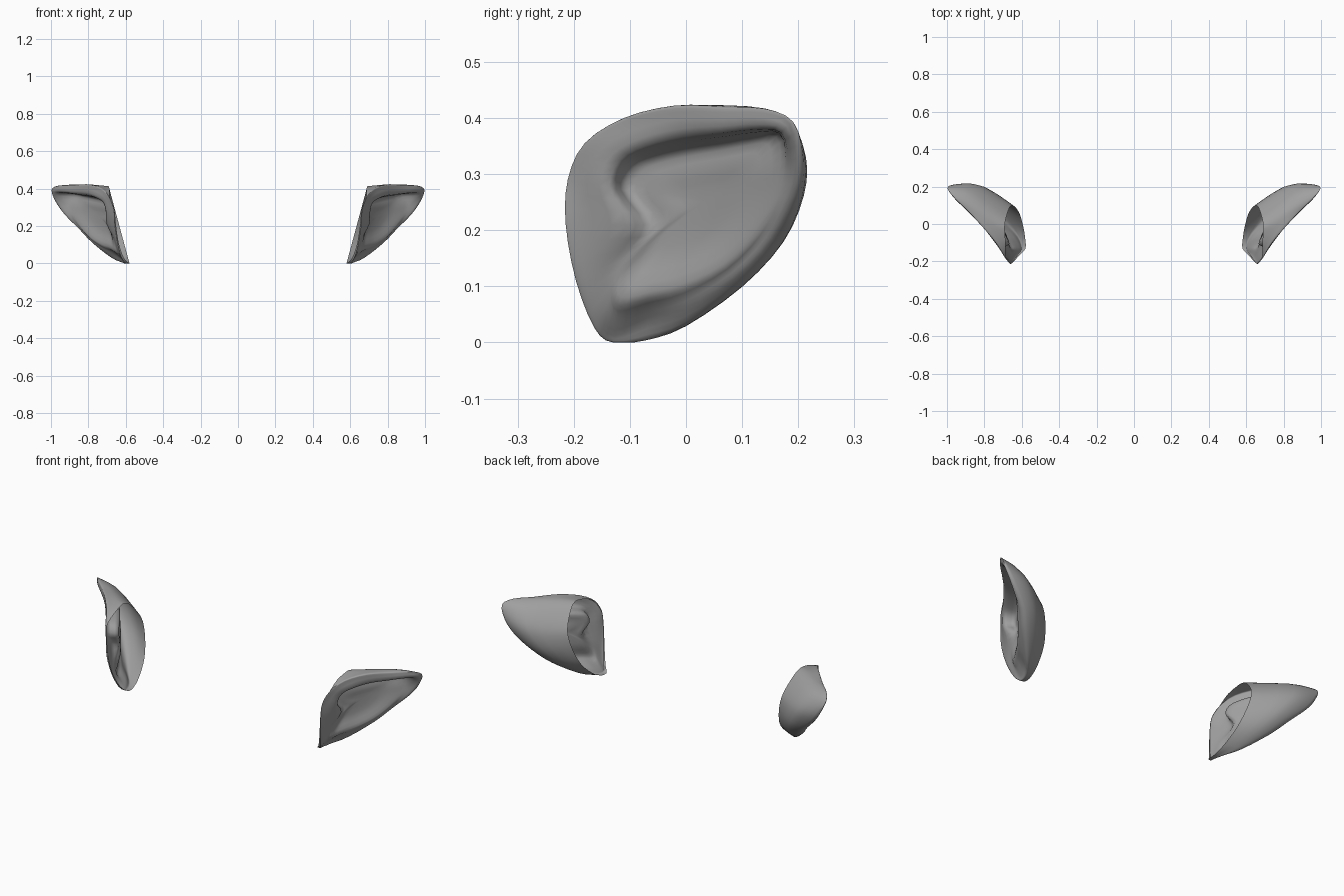
import bpy
import math
from mathutils import Vector

if "Cube" in bpy.data.objects:
    bpy.data.objects.remove(bpy.data.objects["Cube"])

# Outer outline of the ear, from the lobe forward, over the top and down the back (x, y, z)
OUTLINE = [Vector(p) for p in (
    (.60, -.13, 0), (.622, -.163, .027), (.645, -.195, .11), (.66, -.213, .21),
    (.665, -.21, .29), (.69, -.18, .355), (.73, -.11, .40), (.80, -.02, .422),
    (.88, .07, .420), (.95, .14, .417), (.985, .19, .393), (.957, .212, .33),
    (.905, .207, .26), (.825, .172, .178), (.757, .10, .10), (.675, 0, .03), (.62, -.07, .006))]
# Open edge at the head (y, z)
ATTACH = [(-.13, 0), (-.163, .027), (-.195, .11), (-.21, .21), (-.205, .29), (-.175, .35),
          (-.11, .392), (-.04, .411), (-.01, .411), (.02, .397), (.05, .368), (.08, .33),
          (.10, .28), (.09, .20), (.05, .11), (-.02, .04), (-.08, .006)]
# The front of the open edge sits further out than the rest
ATTACH_SHIFT = {1: .022, 2: .028, 3: .016, 4: .003, 5: .01}
# Fullness of the back, per section
BULGE = {8: .004, 9: .012, 10: .028, 11: .04, 12: .036, 13: .026, 14: .015, 15: .006}
# Crease where the rim drops into the bowl (y, z)
CREASE = [(-.115, .08), (-.12, .11), (-.10, .155), (-.062, .21), (-.105, .27), (-.092, .312),
          (-.055, .33), (0, .343), (.06, .353), (.115, .363), (.16, .366), (.168, .32),
          (.155, .26), (.12, .195), (.065, .14), (-.005, .105), (-.065, .09)]
# Height of the fold over the crease, relative to the outline
FOLD = {3: .042, 4: .042, 5: .03, 6: .028, 7: .008, 8: -.006, 9: -.015, 10: -.015}
# Height of the rolled lower rim
ROLL = {11: .013, 12: .02, 13: .024, 14: .025, 15: .025, 16: .018}
CENTRE = (.03, .25)
STEPS = 3


def floor_x(y, z):
    """Depth of the bowl floor."""
    return .73 + .7 * y + y * y + .05 * z


def spline(pts, closed):
    """Catmull-Rom curve through the points."""
    n = len(pts)
    get = (lambda k: pts[k % n]) if closed else (lambda k: pts[max(0, min(n - 1, k))])
    out = []
    for k in range(n if closed else n - 1):
        a, b, c, d = get(k - 1), get(k), get(k + 1), get(k + 2)
        for s in range(STEPS):
            t = s / STEPS
            out.append(.5 * (2 * b + (c - a) * t + (2 * a - 5 * b + 4 * c - d) * t ** 2
                             + (3 * b - a - 3 * c + d) * t ** 3))
    if not closed:
        out.append(pts[-1].copy())
    return out


def spoke(i):
    """Section from the head edge, round the rim, into the bowl."""
    rim = OUTLINE[i]
    ay, az = ATTACH[i]
    attach = Vector((.58 + .27 * az + ATTACH_SHIFT.get(i, 0), ay, az))
    dy, dz = CREASE[i]
    crease = Vector((floor_x(dy, dz) - (.015 if i in FOLD else 0), dy, dz))
    back = attach.lerp(rim, .6)
    back.y += BULGE.get(i, 0)
    if i in (8, 9, 10):                           # rounded top
        back.z += .006
    crest = rim.lerp(crease, .35 if i in ROLL else .15)
    crest.x = rim.x + ROLL.get(i, .008)
    if i in FOLD:
        fold = rim.lerp(crease, .7)
        fold.x = rim.x + FOLD[i]
    else:
        fold = crest.lerp(crease, .5)
    pts = [attach, back, rim, crest, fold, crease]
    for scale, sink in ((.6, .018), (.25, .022)):
        y = CENTRE[0] + (dy - CENTRE[0]) * scale
        z = CENTRE[1] + (dz - CENTRE[1]) * scale
        pts.append(Vector((floor_x(y, z) - sink, y, z)))
    return pts


def build_ear(name, side, mat):
    spokes = [spline(spoke(i), False) for i in range(len(OUTLINE))]
    rings = [spline(list(r), True) for r in zip(*spokes)]
    n = len(rings[0])
    verts = [(v.x * side, v.y, max(0, v.z)) for r in rings for v in r]
    faces = []
    for r in range(len(rings) - 1):
        for i in range(n):
            j = (i + 1) % n
            faces.append((r * n + i, (r + 1) * n + i, (r + 1) * n + j, r * n + j))
    # close the middle of the bowl
    last = (len(rings) - 1) * n
    verts.append(((floor_x(*CENTRE) - .022) * side, *CENTRE))
    faces += [(last + i, len(verts) - 1, last + (i + 1) % n) for i in range(n)]
    if side < 0:
        faces = [f[::-1] for f in faces]
    mesh = bpy.data.meshes.new(name)
    mesh.from_pydata(verts, [], faces)
    mesh.materials.append(mat)
    obj = bpy.data.objects.new(name, mesh)
    bpy.context.collection.objects.link(obj)
    bpy.ops.object.select_all(action='DESELECT')
    obj.select_set(True)
    bpy.context.view_layer.objects.active = obj
    bpy.ops.object.shade_smooth_by_angle(angle=math.radians(70))


grey = bpy.data.materials.new("grey")
grey.diffuse_color = (.35, .35, .35, 1)
grey.use_nodes = True
grey.node_tree.nodes["Principled BSDF"].inputs["Base Color"].default_value = grey.diffuse_color
build_ear("right_ear", 1, grey)
build_ear("left_ear", -1, grey)
